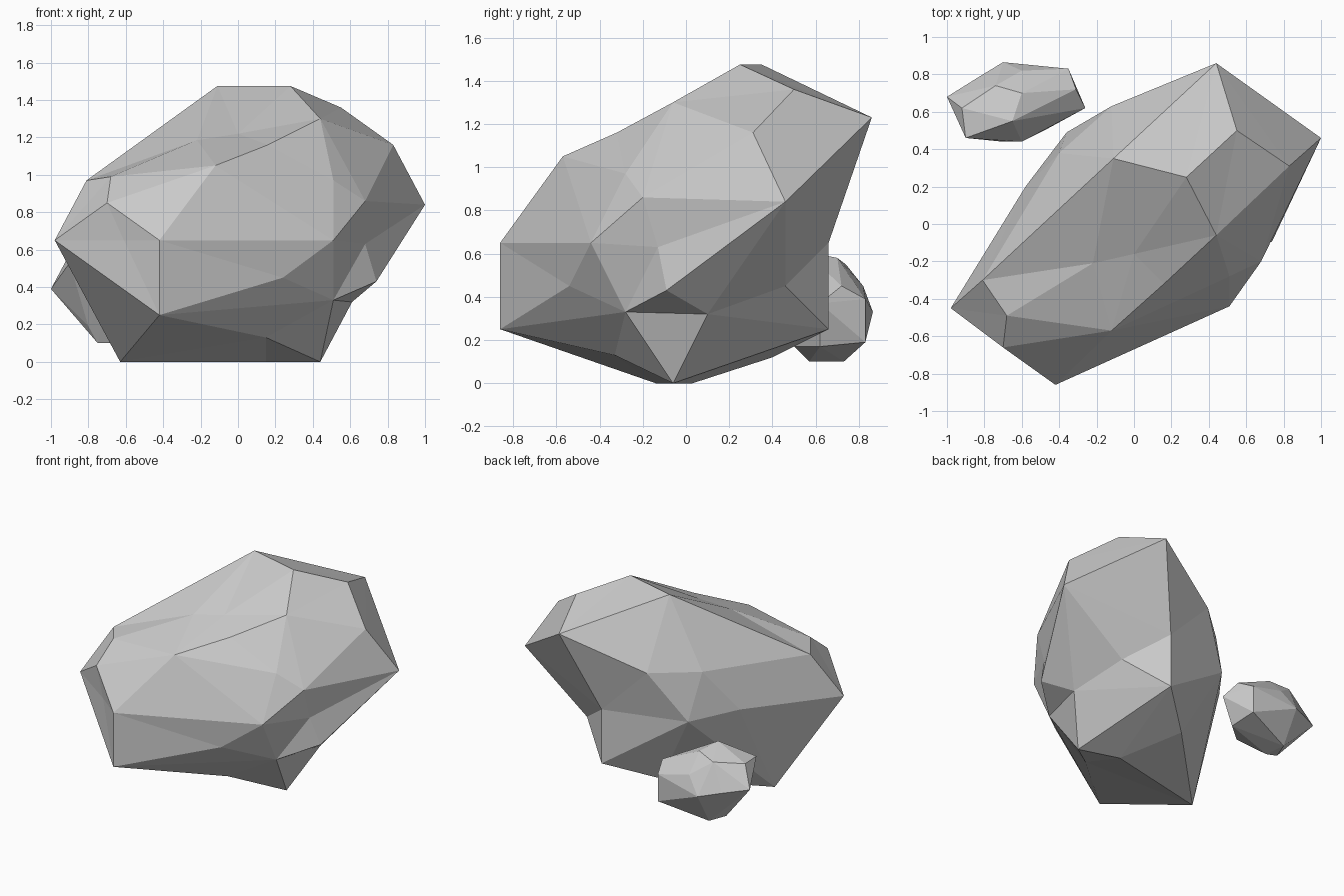
import bpy, bmesh
from mathutils import Vector


def rock(name, centre, points, bulge, dents=()):
    """Facet a rock from its corner points.
    Corners are bulged outward to find the facets, then put back,
    so that shallow dents survive the hull; dent corners get extra bulge."""
    c = Vector(centre)
    bm = bmesh.new()
    corners = []
    for p, b in [(p, bulge) for p in points] + [(p, bulge + e) for p, e in dents]:
        d = Vector(p) - c
        corners.append((bm.verts.new(c + d + d.normalized() * b), p))
    bmesh.ops.convex_hull(bm, input=bm.verts[:], use_existing_faces=False)
    for v, p in corners:
        if v.is_valid:
            v.co = p
    loose = [v for v in bm.verts if not v.link_faces]
    bmesh.ops.delete(bm, geom=loose, context='VERTS')
    bmesh.ops.recalc_face_normals(bm, faces=bm.faces[:])
    me = bpy.data.meshes.new(name)
    bm.to_mesh(me)
    bm.free()
    ob = bpy.data.objects.new(name, me)
    bpy.context.collection.objects.link(ob)
    return ob


# Large boulder: crown, shoulders, front, right, back, base
boulder = [
    (-.11, .35, 1.475), (.28, .25, 1.475), (.44, .86, 1.23), (.55, .50, 1.36),
    (.83, .31, 1.16), (.44, -.06, 1.30), (.16, -.32, 1.16), (-.22, -.21, 1.185),
    (0, -.16, 1.22),
    (1.0, .46, .84), (-.98, -.45, .65), (-.81, -.30, .97), (-.68, -.49, .99),
    (-.12, -.57, 1.05), (-.70, -.66, .85), (-.61, -.71, .65),
    (-.42, -.86, .65), (-.42, -.86, .25), (.24, -.54, .45), (.51, -.44, .65),
    (.51, -.28, .97), (.68, -.20, .86), (.74, -.09, .43),
    (.30, -.38, .31), (.23, .66, .25), (-.12, .63, 1.0),
    (-.40, .38, .99), (-.36, .49, .65), (-.58, .20, .69),
    (-.08, .40, .12), (.44, -.06, 0), (-.63, -.14, 0), (.15, .03, 0),
    (.15, -.33, .13),
]
# Dents on the right flank and the back
dents = [
    ((.68, -.13, .63), .1), ((.51, -.28, .33), .15), ((.61, .10, .32), .15),
    ((.49, .46, .45), .1), ((.23, .66, .65), .2),
]
rock("large_boulder", (.02, 0, .68), boulder, .6, dents)

# Small stone tucked behind on the left
stone = [
    (-1.0, .68, .39), (-.90, .46, .53), (-.92, .62, .54), (-.65, .55, .61),
    (-.60, .70, .58), (-.74, .74, .55), (-.60, .82, .45), (-.84, .78, .36),
    (-.70, .865, .33), (-.35, .83, .19), (-.35, .83, .39), (-.31, .72, .45),
    (-.26, .62, .37), (-.48, .50, .17), (-.34, .62, .17), (-.60, .44, .36),
    (-.70, .44, .33), (-.80, .58, .19), (-.75, .60, .10), (-.68, .57, .10),
    (-.70, .73, .10),
]
rock("small_stone", (-.64, .66, .36), stone, .15)
